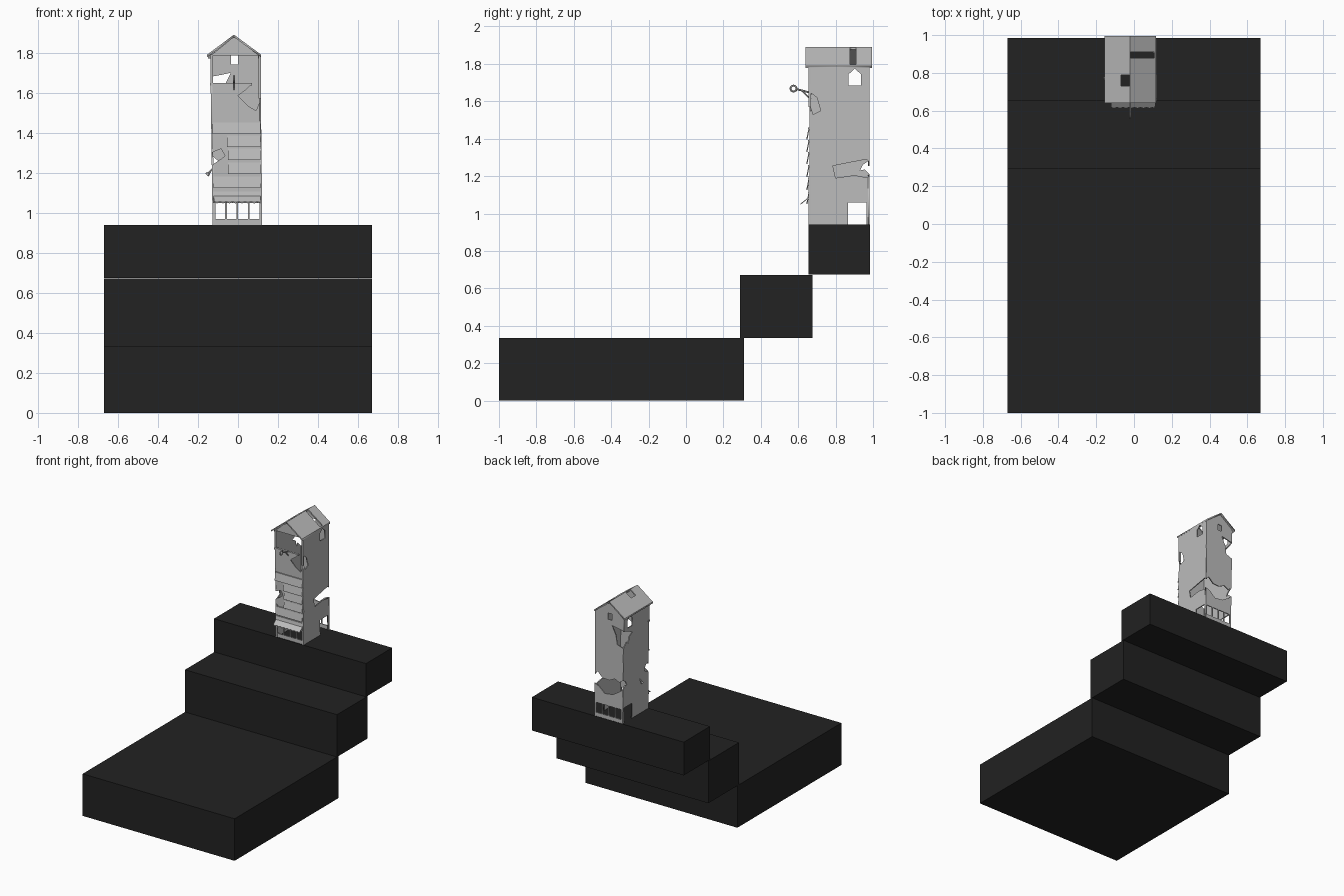
import bpy, bmesh, math
from mathutils import Vector

if "Cube" in bpy.data.objects:
    bpy.data.objects.remove(bpy.data.objects["Cube"])

def material(name, v):
    m = bpy.data.materials.new(name)
    m.diffuse_color = (v, v, v, 1)
    m.use_nodes = True
    m.node_tree.nodes["Principled BSDF"].inputs["Base Color"].default_value = m.diffuse_color
    return m

DARK = material("charcoal", 0.016)
GREY = material("weathered grey", 0.5)

def finish(name, bm, mat):
    bmesh.ops.remove_doubles(bm, verts=bm.verts, dist=1e-5)
    bmesh.ops.recalc_face_normals(bm, faces=bm.faces)
    me = bpy.data.meshes.new(name)
    bm.to_mesh(me)
    bm.free()
    me.materials.append(mat)
    ob = bpy.data.objects.new(name, me)
    bpy.context.collection.objects.link(ob)
    return ob

def box(name, lo, hi, mat=GREY):
    bm = bmesh.new()
    bmesh.ops.create_cube(bm, size=1)
    for v in bm.verts:
        v.co = Vector([(a + b) / 2 + c * (b - a) for a, b, c in zip(lo, hi, v.co)])
    return finish(name, bm, mat)

def rod(name, a, b, r, sides=6):
    a, b = Vector(a), Vector(b)
    bm = bmesh.new()
    bmesh.ops.create_cone(bm, segments=sides, radius1=r, radius2=r, depth=(b - a).length, cap_ends=True)
    q = (b - a).to_track_quat('Z', 'Y')
    for v in bm.verts:
        v.co = q @ v.co + (a + b) / 2
    return finish(name, bm, GREY)

def plate(name, loops, place, thick=0.008):
    """Filled outline (first loop) with holes (other loops), laid out by place(u, v, w)."""
    cu = bpy.data.curves.new(name, 'CURVE')
    cu.dimensions, cu.fill_mode, cu.extrude = '2D', 'BOTH', thick / 2
    for pts in loops:
        s = cu.splines.new('POLY')
        s.points.add(len(pts) - 1)
        for p, (u, v) in zip(s.points, pts):
            p.co = (u, v, 0, 1)
        s.use_cyclic_u = True
    tmp = bpy.data.objects.new(name + "_outline", cu)
    bpy.context.collection.objects.link(tmp)
    dg = bpy.context.evaluated_depsgraph_get()
    me = bpy.data.meshes.new_from_object(tmp.evaluated_get(dg))
    bm = bmesh.new()
    bm.from_mesh(me)
    bpy.data.objects.remove(tmp)
    bpy.data.meshes.remove(me)
    for v in bm.verts:
        v.co = Vector(place(*v.co))
    return finish(name, bm, GREY)

def rect(a, b, c, d):
    return [(a, c), (b, c), (b, d), (a, d)]

# three stepped terraces
box("lower_terrace", (-.67, -1, 0), (.67, .31, .335), DARK)
box("middle_terrace", (-.67, .29, .335), (.67, .675, .672), DARK)
box("upper_terrace", (-.67, .655, .675), (.67, .985, .94), DARK)

# side walls: doorway, broken holes, gabled window
def left(u, v, w): return (-.123 + w - .014 * (v - .94), u, v)
def right(u, v, w): return (.116 + w - .008 * (v - .94), u, v)
window = [(.87, 1.685), (.935, 1.685), (.935, 1.745), (.9025, 1.775), (.87, 1.745)]
door = [(.66, .94), (.865, .94), (.865, 1.06), (.965, 1.06), (.965, .94), (.98, .94)]
plate("right_wall", [door + [
    (.98, 1.19), (.90, 1.205), (.80, 1.19), (.785, 1.255), (.965, 1.29), (.98, 1.275),
    (.98, 1.79), (.66, 1.79), (.66, 1.65), (.70, 1.62), (.72, 1.55), (.68, 1.53), (.66, 1.59)],
    window], right)
plate("left_wall", [door + [
    (.98, 1.21), (.955, 1.235), (.93, 1.23), (.945, 1.26), (.98, 1.285),
    (.98, 1.54), (.94, 1.58), (.92, 1.56), (.91, 1.61), (.87, 1.63), (.92, 1.655), (.98, 1.675),
    (.98, 1.79), (.66, 1.79), (.66, 1.32), (.70, 1.30), (.71, 1.26), (.66, 1.235)],
    window], left)

# back wall with gable, broken band and ground-floor openings
def back(u, v, w): return (u, .978 + w, v)
def front(u, v, w): return (u, .664 + w, v)
panes = [rect(-.113 + i * .057, -.064 + i * .057, .97, 1.05) for i in range(4)]
plate("back_wall_lower", [[(-.126, .94), (.12, .94), (.12, 1.20), (.08, 1.185), (.03, 1.14),
      (-.04, 1.15), (-.09, 1.18), (-.129, 1.21)]] + panes, back)
plate("back_wall_upper", [[(-.13, 1.285), (-.10, 1.26), (-.06, 1.28), (-.01, 1.255), (.05, 1.26),
      (.09, 1.30), (.117, 1.28), (.113, 1.79), (-.02, 1.88), (-.137, 1.79), (-.136, 1.68),
      (-.08, 1.69), (-.035, 1.70), (-.07, 1.63), (-.08, 1.56), (-.135, 1.54)],
      rect(-.035, 0, 1.74, 1.79)], back)

# front wall: shopfront, broken panel, gable above an open loft
plate("shopfront", [rect(-.126, .12, .94, 1.09)] + panes, front)
plate("front_panel", [[(-.128, 1.09), (.118, 1.09), (.115, 1.57), (.09, 1.51), (.05, 1.535),
      (.0, 1.585), (.04, 1.615), (.07, 1.645), (-.136, 1.645), (-.132, 1.30), (-.085, 1.32),
      (-.065, 1.285), (-.09, 1.265), (-.128, 1.24)]], front)
plate("front_gable", [[(-.137, 1.785), (.113, 1.785), (-.02, 1.88)]], front)
for i, x in enumerate((-.132, .108)):
    box(f"loft_post_{i}", (x - .006, .656, 1.57 if i else 1.64), (x + .006, .668, 1.79))
box("loft_beam", (-.139, .655, 1.635), (.07, .672, 1.648))
for i, x in enumerate((-.121, .114)):
    box(f"shop_post_{i}", (x - .007, .655, .94), (x + .007, .668, 1.20))

# overlapping siding boards on the front
for i, (z, x0) in enumerate(((1.11, -.125), (1.185, -.122), (1.255, -.05), (1.325, -.05), (1.39, -.055), (1.455, -.128))):
    def lap(u, v, w): return (u, .658 + w - .012 * (1 - v / .06), z - .06 + v)
    plate(f"siding_board_{i}", [rect(x0, .112, 0, .06)], lap, .006)
    box(f"siding_rail_{i}", (x0, .653, z - .004), (.114, .668, z + .004))

# slanted awning with ragged front edge
edge = [(.112 - i * .0155, .005 * (i % 2)) for i in range(16)]
plate("awning", [[(-.122, .055), (.114, .055)] + edge],
      lambda u, v, w: (u, .612 + v, 1.05 + v * .8 + w), .006)

# gable roof with a square hole on one side and a slot on the other
def left_slope(u, v, w): return (-.02 - .135 * v, u, 1.884 - .1 * v + w)
def right_slope(u, v, w): return (-.02 + .136 * v, u, 1.884 - .1 * v + w)
plate("roof_left", [rect(.64, .995, 0, 1), rect(.73, .79, .02, .36)], left_slope, .012)
plate("roof_right", [rect(.64, .995, 0, 1), rect(.878, .91, .02, .94)], right_slope, .012)
for i in range(6):
    y = .67 + i * .06
    box(f"rafter_end_left_{i}", (-.15, y - .005, 1.772), (-.13, y + .005, 1.79))
    box(f"rafter_end_right_{i}", (.1, y - .005, 1.772), (.112, y + .005, 1.79))

# hoist arm and ring on the front
rod("hoist_arm", (-.02, .67, 1.645), (-.02, .592, 1.665), .005)
rod("hoist_brace", (-.02, .668, 1.61), (-.02, .62, 1.657), .004)
bpy.ops.mesh.primitive_torus_add(major_radius=.016, minor_radius=.005, major_segments=14, minor_segments=6,
                                 location=(-.02, .575, 1.668), rotation=(0, math.pi / 2, 0))
ring = bpy.context.object
ring.name = "hoist_ring"
ring.data.materials.append(GREY)

# small spout on the left wall
rod("wall_spout", (-.122, .77, 1.225), (-.15, .77, 1.195), .005)
rod("spout_cap", (-.147, .77, 1.198), (-.156, .77, 1.189), .010)
